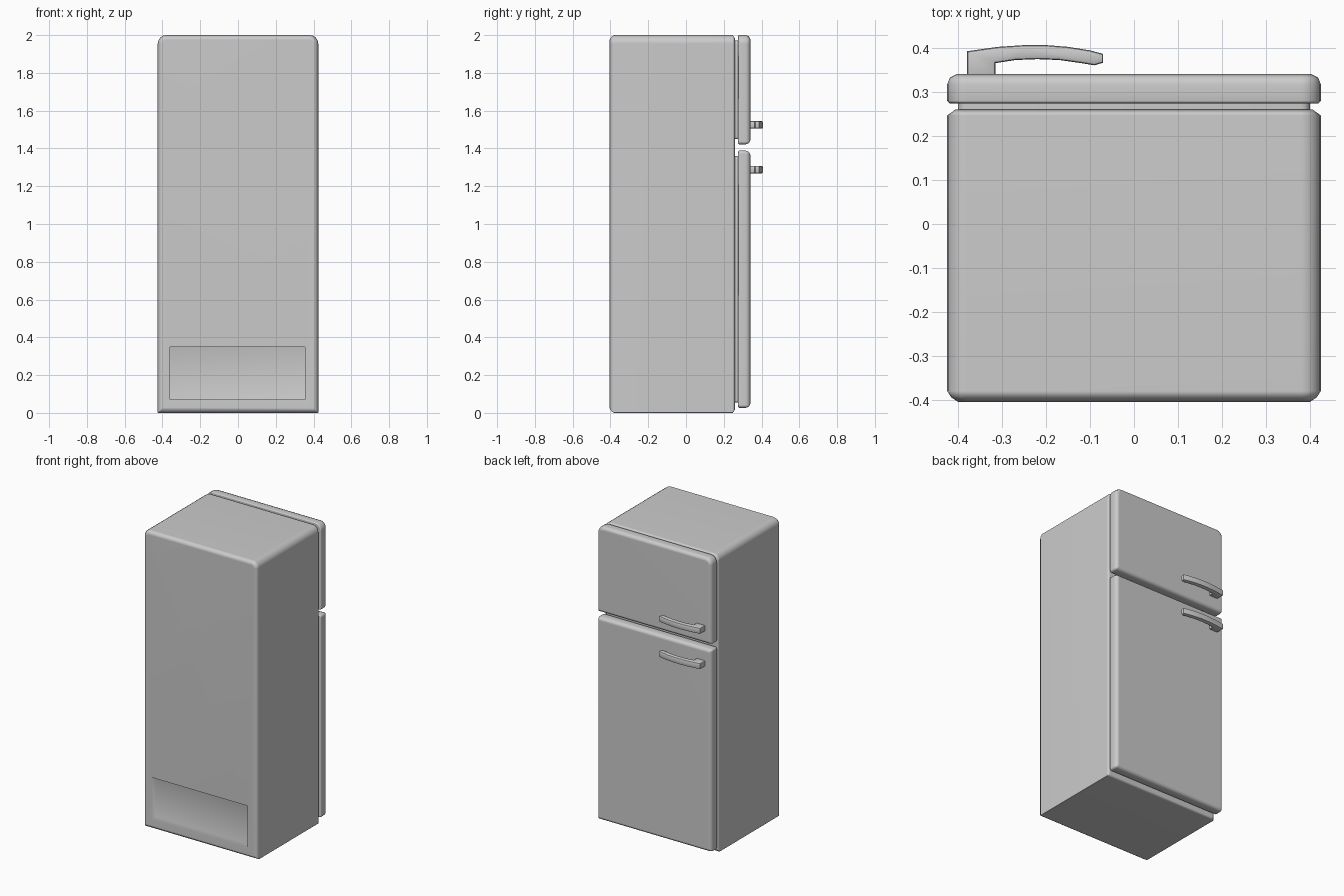
import bpy, bmesh, math
from mathutils import Vector

if "Cube" in bpy.data.objects:
    bpy.data.objects.remove(bpy.data.objects["Cube"])


def finish(name, bm, angle=50):
    bmesh.ops.recalc_face_normals(bm, faces=bm.faces[:])
    mesh = bpy.data.meshes.new(name)
    bm.to_mesh(mesh)
    bm.free()
    ob = bpy.data.objects.new(name, mesh)
    bpy.context.collection.objects.link(ob)
    bpy.ops.object.select_all(action='DESELECT')
    bpy.context.view_layer.objects.active = ob
    ob.select_set(True)
    bpy.ops.object.shade_smooth_by_angle(angle=math.radians(angle))
    return ob


def outline(half, z0, z1, r_top, r_bot, inset, segs=4):
    """Rounded rectangle in the xz plane, shrunk by inset."""
    pts = []
    corners = [(1, z1, -1, r_top, 0), (-1, z1, -1, r_top, 90),
               (-1, z0, 1, r_bot, 180), (1, z0, 1, r_bot, 270)]
    for sx, z, sz, r, start in corners:
        r_in = max(r - inset, 0.004)
        cx = sx * (half - inset - r_in)
        cz = z + sz * (inset + r_in)
        for i in range(segs + 1):
            a = math.radians(start + 90 * i / segs)
            pts.append((cx + r_in * math.cos(a), cz + r_in * math.sin(a)))
    return pts


def slab(name, half, z0, z1, r_top, r_bot, stations):
    """Stack of outlines along y; stations are (y, inset)."""
    bm = bmesh.new()
    rings = [[bm.verts.new((x, y, z))
              for x, z in outline(half, z0, z1, r_top, r_bot, inset)]
             for y, inset in stations]
    n = len(rings[0])
    for a, b in zip(rings, rings[1:]):
        for i in range(n):
            j = (i + 1) % n
            bm.faces.new((a[i], a[j], b[j], b[i]))
    bm.faces.new(rings[0])
    bm.faces.new(rings[-1])
    return finish(name, bm)


def handle(name, z):
    """Arched grip on a short foot: top-view outline extruded in z."""
    pts = [(-0.38, 0.335), (-0.315, 0.335), (-0.315, 0.366), (-0.27, 0.373),
           (-0.22, 0.375), (-0.17, 0.373), (-0.12, 0.366), (-0.09, 0.361),
           (-0.07, 0.367), (-0.07, 0.387), (-0.10, 0.395), (-0.15, 0.403),
           (-0.20, 0.407), (-0.25, 0.407), (-0.31, 0.403), (-0.38, 0.393)]
    bm = bmesh.new()
    face = bm.faces.new([bm.verts.new((x, y, z - 0.02)) for x, y in pts])
    ext = bmesh.ops.extrude_face_region(bm, geom=[face])
    top = [v for v in ext['geom'] if isinstance(v, bmesh.types.BMVert)]
    bmesh.ops.translate(bm, verts=top, vec=Vector((0, 0, 0.04)))
    # round only the long rims
    rims = [e for e in bm.edges if abs(e.verts[0].co.z - e.verts[1].co.z) < 1e-5]
    bmesh.ops.bevel(bm, geom=rims, offset=0.007, segments=2, profile=0.5,
                    affect='EDGES')
    return finish(name, bm, 40)


# cabinet
cabinet = slab("cabinet", 0.425, 0.0, 2.0, 0.045, 0.004,
               [(-0.405, 0.025), (-0.394, 0.009), (-0.38, 0.0),
                (0.247, 0.0), (0.26, 0.018)])

# recessed compressor panel on the plain side
bm = bmesh.new()
bmesh.ops.create_cube(bm, size=1)
bmesh.ops.scale(bm, vec=(0.714, 0.09, 0.28), verts=bm.verts)
bmesh.ops.translate(bm, vec=(-0.002, -0.405, 0.21), verts=bm.verts)
cutter = finish("recess_cutter", bm)
cutter.hide_render = True
mod = cabinet.modifiers.new("recess", 'BOOLEAN')
mod.operation = 'DIFFERENCE'
mod.solver = 'EXACT'
mod.object = cutter
bpy.context.view_layer.objects.active = cabinet
bpy.ops.object.modifier_apply(modifier=mod.name)
bpy.data.objects.remove(cutter)
cabinet.modifiers.new("clean_shading", 'WEIGHTED_NORMAL')

# doors, their seals and handles
for part, z0, z1, r_top, r_bot, hz in (
        ("freezer", 1.422, 2.0, 0.045, 0.015, 1.525),
        ("fridge", 0.027, 1.388, 0.015, 0.015, 1.288)):
    door = slab(part + "_door", 0.425, z0, z1, r_top, r_bot,
                [(0.274, 0.006), (0.28, 0.0), (0.318, 0.0),
                 (0.333, 0.006), (0.341, 0.022)])
    door.modifiers.new("clean_shading", 'WEIGHTED_NORMAL')
    slab(part + "_seal", 0.4, z0 + 0.028, z1 - 0.028, 0.02, 0.01,
         [(0.255, 0.0), (0.278, 0.0)])
    handle(part + "_handle", hz)
